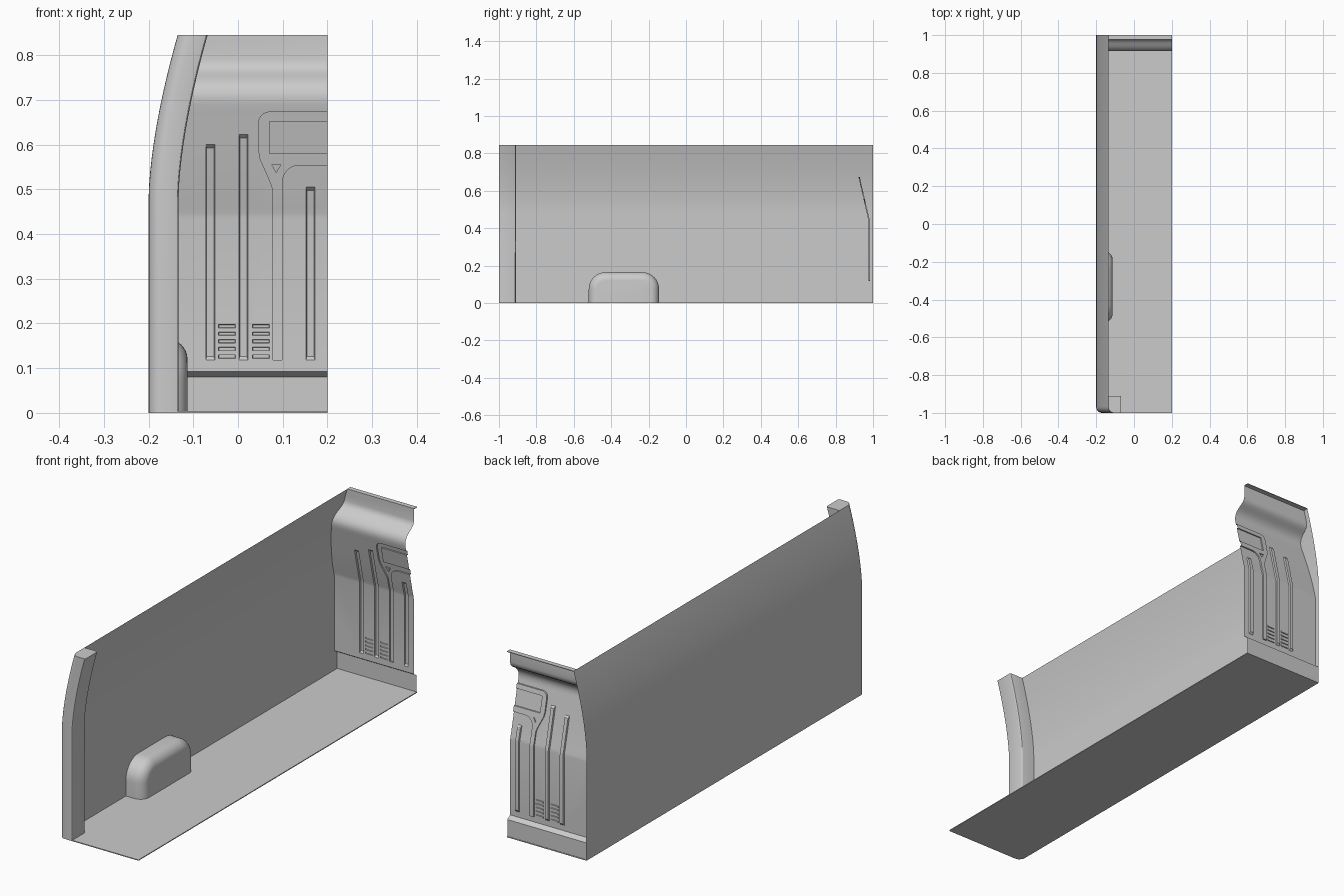
import bpy, bmesh, math
from mathutils import Vector
from mathutils.geometry import tessellate_polygon

if "Cube" in bpy.data.objects:
    bpy.data.objects.remove(bpy.data.objects["Cube"])

TOP = 0.845


def wall_x(z):
    """Side wall section: upright, then leaning inward."""
    return -0.2 + 0.065 * (max(0, z - 0.48) / 0.365) ** 1.6


WALL_Z = [0, 0.25, 0.48] + [0.48 + 0.365 * i / 12 for i in range(1, 13)]


def finish(bm, name):
    bmesh.ops.remove_doubles(bm, verts=bm.verts, dist=1e-5)
    bmesh.ops.recalc_face_normals(bm, faces=bm.faces)
    me = bpy.data.meshes.new(name)
    bm.to_mesh(me)
    bm.free()
    ob = bpy.data.objects.new(name, me)
    bpy.context.collection.objects.link(ob)
    bpy.ops.object.select_all(action='DESELECT')
    ob.select_set(True)
    bpy.context.view_layer.objects.active = ob
    bpy.ops.object.shade_smooth_by_angle(angle=math.radians(30))
    return ob


def loft(bm, rings, closed=True):
    rows = [[bm.verts.new(p) for p in r] for r in rings]
    n = len(rows[0])
    for a, b in zip(rows, rows[1:]):
        for i in range(n if closed else n - 1):
            j = (i + 1) % n
            bm.faces.new((a[i], a[j], b[j], b[i]))
    return rows


def arc(cx, cy, r, a0, a1, n=6):
    return [(cx + r * math.cos(math.radians(a0 + (a1 - a0) * i / n)),
             cy + r * math.sin(math.radians(a0 + (a1 - a0) * i / n))) for i in range(n + 1)]


# Floor slab with a rounded rear corner
bm = bmesh.new()
plan = arc(-0.17, -0.97, 0.03, 180, 270) + [(0.2, -1), (0.2, 1), (-0.2, 1)]
rows = loft(bm, [[(x, y, z) for x, y in plan] for z in (0, 0.004)])
for r in rows:
    bm.faces.new(r)
finish(bm, "floor")

# Side wall panel
bm = bmesh.new()
loft(bm, [[(wall_x(z), y, z) for y in (-0.97, 1)] for z in WALL_Z], closed=False)
finish(bm, "side_wall")

# Rear door pillar, following the wall's lean
bm = bmesh.new()
plan = (arc(0.03, -0.97, 0.03, 180, 270) + arc(0.061, -0.994, 0.006, 270, 360, 3)
        + arc(0.061, -0.916, 0.006, 0, 90, 3) + [(0, -0.91)])
rows = loft(bm, [[(wall_x(z) + x, y, z) for x, y in plan] for z in WALL_Z])
bm.faces.new(rows[0])
bm.faces.new(rows[-1])
finish(bm, "rear_pillar")

# Wheel arch: rounded box lofted away from the wall with a rolled edge
bm = bmesh.new()


def arch_ring(x, d):
    y0, y1, h, r = -0.52, -0.144, 0.165, 0.09
    pts = [(y1 - d, 0)] + arc(y1 - r, h - r, r - d, 0, 90, 8)
    pts += arc(y0 + r, h - r, r - d, 90, 180, 8) + [(y0 + d, 0)]
    return [(x, y, z) for y, z in pts]


F = 0.045
rings = [arch_ring(-0.2, 0)]
for i in range(9):
    a = math.radians(90 * i / 8)
    rings.append(arch_ring(-0.113 - F + F * math.sin(a), F * (1 - math.cos(a))))
rows = loft(bm, rings, closed=False)
bm.faces.new(rows[-1])
finish(bm, "wheel_arch")

# Bulkhead section (z, y)
SECTION = [(0, 0.998), (0.08, 0.998), (0.093, 0.977), (0.435, 0.977), (0.447, 0.975),
           (0.46, 0.971), (0.67, 0.923), (0.69, 0.918), (0.705, 0.916), (0.72, 0.918),
           (0.735, 0.926), (0.748, 0.94), (0.757, 0.955), (0.766, 0.967),
           (0.776, 0.975), (0.79, 0.978), (TOP, 0.978)]


def section_y(z):
    for (z0, y0), (z1, y1) in zip(SECTION, SECTION[1:]):
        if z <= z1 + 1e-6:
            return y0 + (y1 - y0) * (z - z0) / (z1 - z0)
    return SECTION[-1][1]


# Bulkhead is laid out flat in x-z with pressed levels in y, then bent to the section
bm = bmesh.new()


def fill(loops, level):
    vs = [bm.verts.new((x, level, z)) for lp in loops for x, z in lp]
    for t in tessellate_polygon([[Vector((x, z, 0)) for x, z in lp] for lp in loops]):
        bm.faces.new([vs[i] for i in t])


def press(loop, top, bottom, low, closed=True):
    loft(bm, [[(x, top, z) for x, z in loop], [(x, bottom, z) for x, z in low]], closed)


def rect(x0, x1, z0, z1):
    return [(x0, z0), (x1, z0), (x1, z1), (x0, z1)]


D = 0.007
holes = []


def recess(x0, x1, z0, z1, depth, ix, iz):
    loop, low = rect(x0, x1, z0, z1), rect(x0 + ix, x1 - ix, z0 + iz, z1 - iz)
    holes.append(loop)
    press(loop, 0, depth, low)
    fill([low], depth)


# Long pressed ribs
for x, top in ((-0.062, 0.6), (0.012, 0.623), (0.162, 0.505)):
    recess(x - 0.01, x + 0.01, 0.118, top, D, 0.002, 0.008)
# Vent slots
for x in (-0.025, 0.051):
    for i in range(5):
        z = 0.126 + 0.017 * i
        recess(x - 0.019, x + 0.019, z - 0.004, z + 0.004, 0.004, 0.001, 0.001)

# Pressed surround that runs down into a rib, with a window and a small triangle
surround = [(0.2, 0.673)] + arc(0.071, 0.648, 0.025, 90, 180)
surround += [(0.046, 0.59), (0.05, 0.567), (0.071, 0.52), (0.077, 0.503), (0.078, 0.49),
             (0.078, 0.118), (0.098, 0.118), (0.098, 0.5)]
surround += arc(0.138, 0.515, 0.04, 180, 90) + [(0.2, 0.555)]
window = [(0.2, 0.58), (0.069, 0.58), (0.069, 0.652), (0.2, 0.652)]
triangle = [(0.074, 0.556), (0.097, 0.556), (0.0855, 0.536)]
left = [(wall_x(z), z) for z in WALL_Z]
fill([left + [(0.2, TOP)] + surround + [(0.2, 0)]] + holes, 0)
press(surround, 0, D, surround, closed=False)
fill([surround + window, triangle], D)
press(window, D, 0.001, window, closed=False)
fill([window], 0.001)
press(triangle, D, 0.002, triangle)
fill([triangle], 0.002)

bmesh.ops.remove_doubles(bm, verts=bm.verts, dist=1e-5)
for z, _ in SECTION[1:-1]:
    bmesh.ops.bisect_plane(bm, geom=bm.verts[:] + bm.edges[:] + bm.faces[:], dist=1e-6,
                           plane_co=(0, 0, z), plane_no=(0, 0, 1))
for v in bm.verts:
    v.co.y += section_y(v.co.z)
finish(bm, "bulkhead")

# Top flange folded forward
bm = bmesh.new()
xl = wall_x(TOP)
rows = loft(bm, [[(xl, 0.978, z), (0.2, 0.978, z), (0.2, 1, z), (xl, 1, z)]
                 for z in (TOP - 0.003, TOP)])
for r in rows:
    bm.faces.new(r)
finish(bm, "bulkhead_flange")
